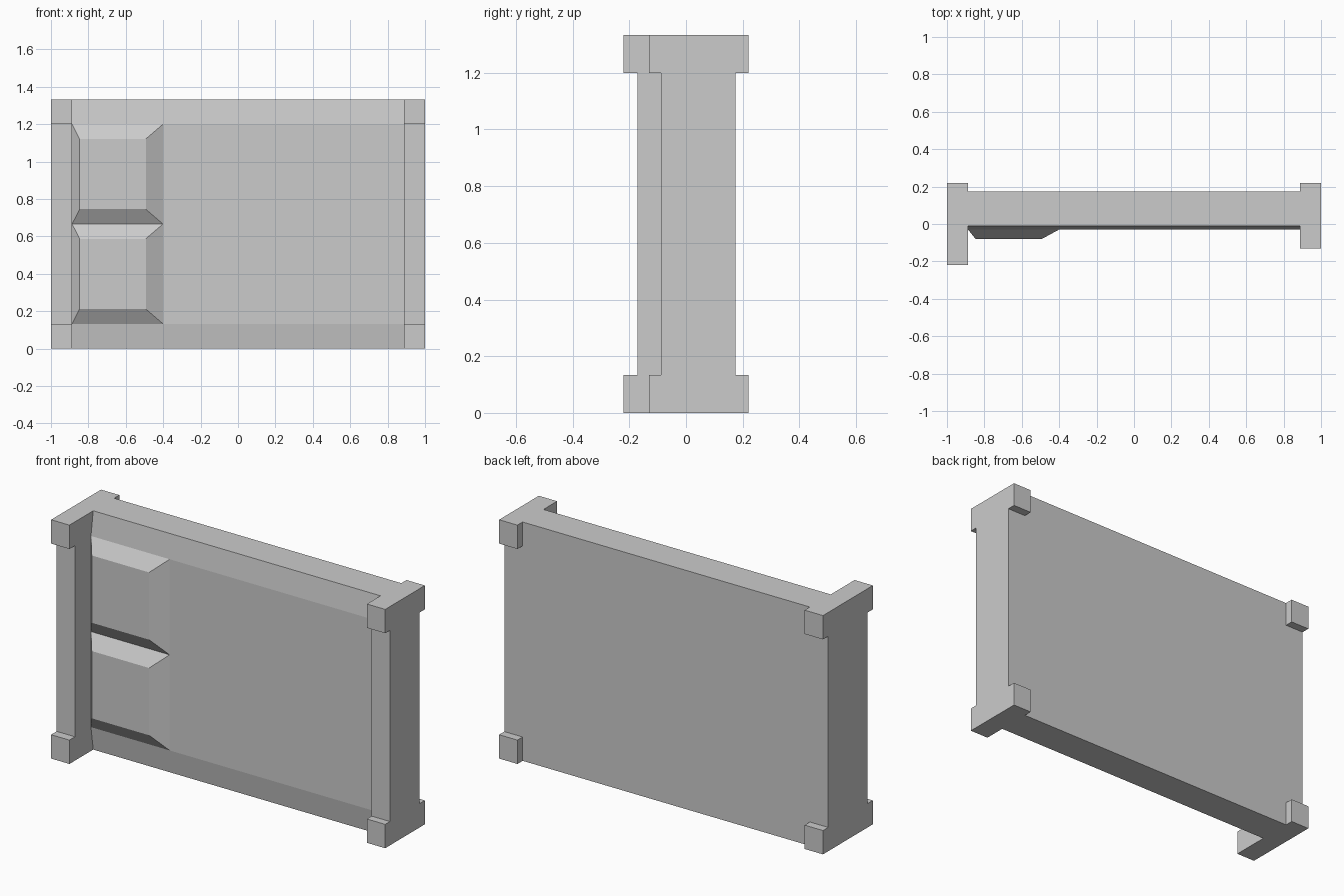
import bpy
import bmesh

if "Cube" in bpy.data.objects:
    bpy.data.objects.remove(bpy.data.objects["Cube"])

H = 1.333      # overall height
B = 0.133      # foot block height
XI = 0.887     # inner face of the end posts


def finish(name, bm):
    bmesh.ops.recalc_face_normals(bm, faces=bm.faces)
    mesh = bpy.data.meshes.new(name)
    bm.to_mesh(mesh)
    bm.free()
    obj = bpy.data.objects.new(name, mesh)
    bpy.context.collection.objects.link(obj)
    return obj


def extrude_x(name, profile, x0, x1):
    """Extrude a closed (y, z) profile from x0 to x1."""
    bm = bmesh.new()
    face = bm.faces.new([bm.verts.new((x0, y, z)) for y, z in profile])
    ext = bmesh.ops.extrude_face_region(bm, geom=[face])["geom"]
    verts = [g for g in ext if isinstance(g, bmesh.types.BMVert)]
    bmesh.ops.translate(bm, verts=verts, vec=(x1 - x0, 0, 0))
    # the starting face remains as the cap
    return finish(name, bm)


def post(name, x0, x1, front_block, front_shaft):
    """I-shaped end post: shaft with wider blocks at top and bottom."""
    fb, fs, bb, bs = front_block, front_shaft, 0.22, 0.174
    half = [(fb, 0), (fb, B), (fs, B)]
    back = [(bs, B), (bb, B), (bb, 0)]
    profile = half + [(y, H - z) for y, z in reversed(half)]
    profile += [(y, H - z) for y, z in reversed(back)] + back
    extrude_x(name, profile, x0, x1)


def raised_pad(name, z0, z1):
    """Raised panel with sloping sides."""
    bm = bmesh.new()
    base = [(-XI, z0), (-0.401, z0), (-0.401, z1), (-XI, z1)]
    d = 0.079
    top = [(-0.847, z0 + d), (-0.493, z0 + d), (-0.493, z1 - d), (-0.847, z1 - d)]
    a = [bm.verts.new((x, -0.03, z)) for x, z in base]
    b = [bm.verts.new((x, -0.08, z)) for x, z in top]
    bm.faces.new(a)
    bm.faces.new(b)
    for i in range(4):
        j = (i + 1) % 4
        bm.faces.new((a[i], a[j], b[j], b[i]))
    finish(name, bm)


# End posts, the left one deeper at the front
post("left_post", -1, -XI, -0.22, -0.171)
post("right_post", XI, 1, -0.13, -0.088)

# Main slab with gently sloping front edges
extrude_x("main_panel", [(-0.01, 0), (-0.03, B), (-0.03, H - B), (-0.01, H),
                         (0.174, H), (0.174, 0)], -XI, XI)

# Two raised pads next to the left post
raised_pad("lower_pad", B, H / 2)
raised_pad("upper_pad", H / 2, H - B)
